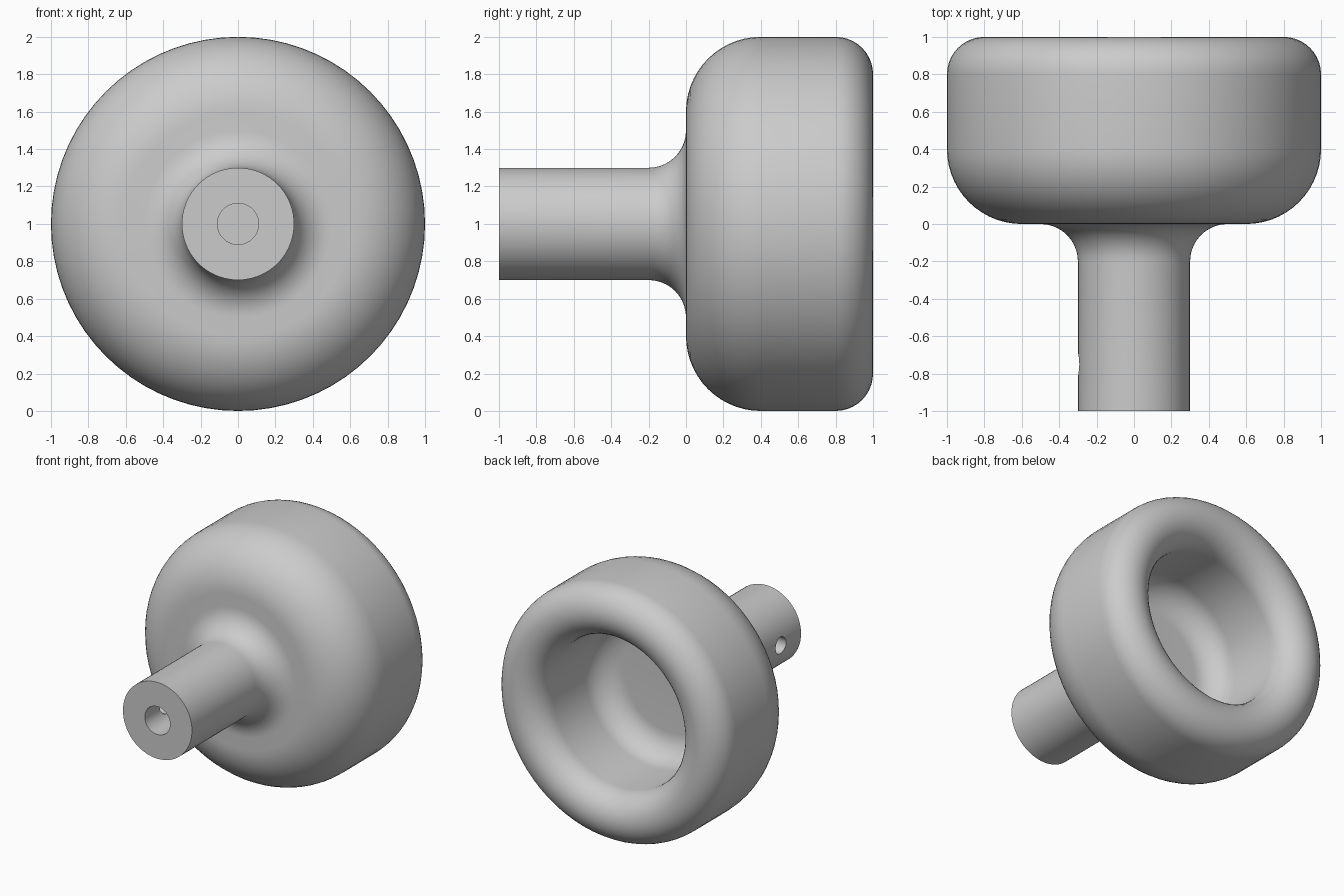
import bpy, bmesh
from math import sin, cos, radians, pi
from mathutils import Vector, Matrix

cube = bpy.data.objects.get("Cube")
if cube:
    bpy.data.objects.remove(cube, do_unlink=True)

AXIS_Z = 1.0
SEGMENTS = 72

grey = bpy.data.materials.new("satin grey")
grey.use_nodes = True
colour = (0.6, 0.6, 0.6, 1)
grey.diffuse_color = colour
grey.node_tree.nodes["Principled BSDF"].inputs["Base Color"].default_value = colour


def arc(r, y, radius, start, end, steps):
    """Points (radius, depth) of a fillet, angles in degrees."""
    angles = [radians(start + (end - start) * i / steps) for i in range(steps + 1)]
    return [(r + radius * cos(a), y + radius * sin(a)) for a in angles]


def add_object(name, bm):
    mesh = bpy.data.meshes.new(name)
    bm.to_mesh(mesh)
    bm.free()
    mesh.materials.append(grey)
    obj = bpy.data.objects.new(name, mesh)
    bpy.context.collection.objects.link(obj)
    return obj


# Cross-section: shaft bore, shaft, flared neck, domed head, rolled rim, cup
profile = [(0, -0.4), (0.11, -0.4), (0.11, -1), (0.3, -1)]
profile += arc(0.5, -0.2, 0.2, 180, 90, 10)
profile += arc(0.6, 0.4, 0.4, -90, 0, 14)
profile += arc(0.8, 0.8, 0.2, 0, 180, 20)
profile += arc(0.4, 0.4, 0.2, 0, -90, 10)
profile += [(0, 0.2)]

# Knob, turned around its front-to-back axis
bm = bmesh.new()
verts = [bm.verts.new((r, y, AXIS_Z)) for r, y in profile]
edges = [bm.edges.new(pair) for pair in zip(verts, verts[1:])]
bmesh.ops.spin(bm, geom=verts + edges, cent=(0, 0, AXIS_Z), axis=(0, 1, 0),
               angle=2 * pi, steps=SEGMENTS, use_duplicate=False)
bmesh.ops.remove_doubles(bm, verts=bm.verts, dist=0.0001)
bmesh.ops.recalc_face_normals(bm, faces=bm.faces)
knob = add_object("knob", bm)

# Set-screw hole through one side of the shaft into the bore
bm = bmesh.new()
place = Matrix.Translation(Vector((-0.2, -0.75, AXIS_Z))) @ Matrix.Rotation(pi / 2, 4, "Y")
bmesh.ops.create_cone(bm, cap_ends=True, segments=32, radius1=0.065,
                      radius2=0.065, depth=0.4, matrix=place)
cutter = add_object("screw_hole_cutter", bm)
cutter.hide_render = True

cut = knob.modifiers.new("screw hole", "BOOLEAN")
cut.operation = "DIFFERENCE"
cut.solver = "EXACT"
cut.object = cutter

# Bake the cut, then shade smooth with crisp edges
for obj in bpy.context.selected_objects:
    obj.select_set(False)
bpy.context.view_layer.objects.active = knob
knob.select_set(True)
bpy.ops.object.modifier_apply(modifier=cut.name)
bpy.data.objects.remove(cutter, do_unlink=True)
bpy.ops.object.shade_smooth_by_angle(angle=radians(35))
